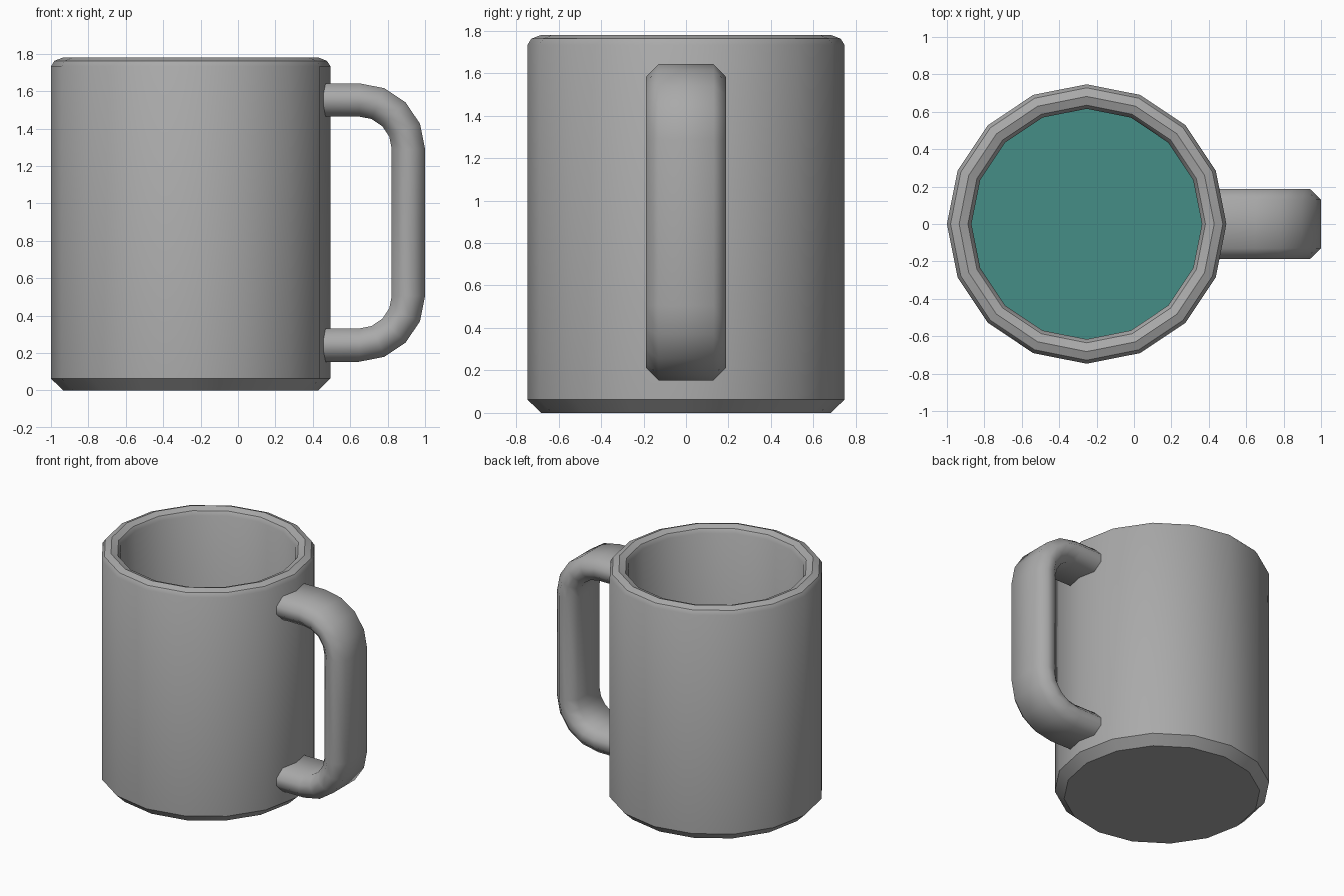
import bpy, bmesh, math

if "Cube" in bpy.data.objects:
    bpy.data.objects.remove(bpy.data.objects["Cube"])

CX = -0.253   # cup axis
SIDES = 16


def material(name, color):
    mat = bpy.data.materials.new(name)
    mat.diffuse_color = (*color, 1)
    mat.use_nodes = True
    mat.node_tree.nodes["Principled BSDF"].inputs["Base Color"].default_value = mat.diffuse_color
    return mat


def skin(name, rings, angle, mat):
    """Join successive vertex rings with quads and cap both ends."""
    bm = bmesh.new()
    loops = [[bm.verts.new(p) for p in ring] for ring in rings]
    n = len(loops[0])
    for a, b in zip(loops, loops[1:]):
        for i in range(n):
            j = (i + 1) % n
            bm.faces.new((a[i], a[j], b[j], b[i]))
    bm.faces.new(loops[0][::-1])
    bm.faces.new(loops[-1])
    bmesh.ops.recalc_face_normals(bm, faces=bm.faces)
    mesh = bpy.data.meshes.new(name)
    bm.to_mesh(mesh)
    bm.free()
    mesh.materials.append(mat)
    mesh.shade_smooth()
    mesh.set_sharp_from_angle(angle=math.radians(angle))
    obj = bpy.data.objects.new(name, mesh)
    bpy.context.collection.objects.link(obj)
    return obj


grey = material("dark_grey", (0.4, 0.4, 0.4))
teal = material("teal", (0.058, 0.27, 0.238))

# Cup: lathe profile (radius, height) from the base up, over the rim, down inside
profile = [(0.682, 0), (0.747, 0.063), (0.747, 1.733), (0.728, 1.762), (0.682, 1.78),
           (0.635, 1.762), (0.616, 1.733), (0.616, 0.13)]
steps = [2 * math.pi * i / SIDES for i in range(SIDES)]
cup = skin("cup", [[(CX + r * math.cos(a), r * math.sin(a), z) for a in steps]
                   for r, z in profile], 35, grey)

# Teal inside floor (the last cap)
cup.data.materials.append(teal)
cup.data.polygons[len(cup.data.polygons) - 1].material_index = 1

# Handle: chamfered section swept along a path with two rounded corners
section = [(0.13, 0.089), (0.188, 0.029), (0.188, -0.029), (0.13, -0.089),
           (-0.13, -0.089), (-0.188, -0.029), (-0.188, 0.029), (-0.13, 0.089)]
AX, R = 0.648, 0.263
path = [(0.42, 1.29, 90)]                       # arc centre x, z and direction
path += [(AX, 1.29, 90 - 22.5 * k) for k in range(5)]
path += [(AX, 0.505, -22.5 * k) for k in range(5)]
path += [(0.42, 0.505, -90)]
rings = []
for x, z, deg in path:
    c, s = math.cos(math.radians(deg)), math.sin(math.radians(deg))
    rings.append([(x + (R + o) * c, y, z + (R + o) * s) for y, o in section])
skin("handle", rings, 60, grey)
